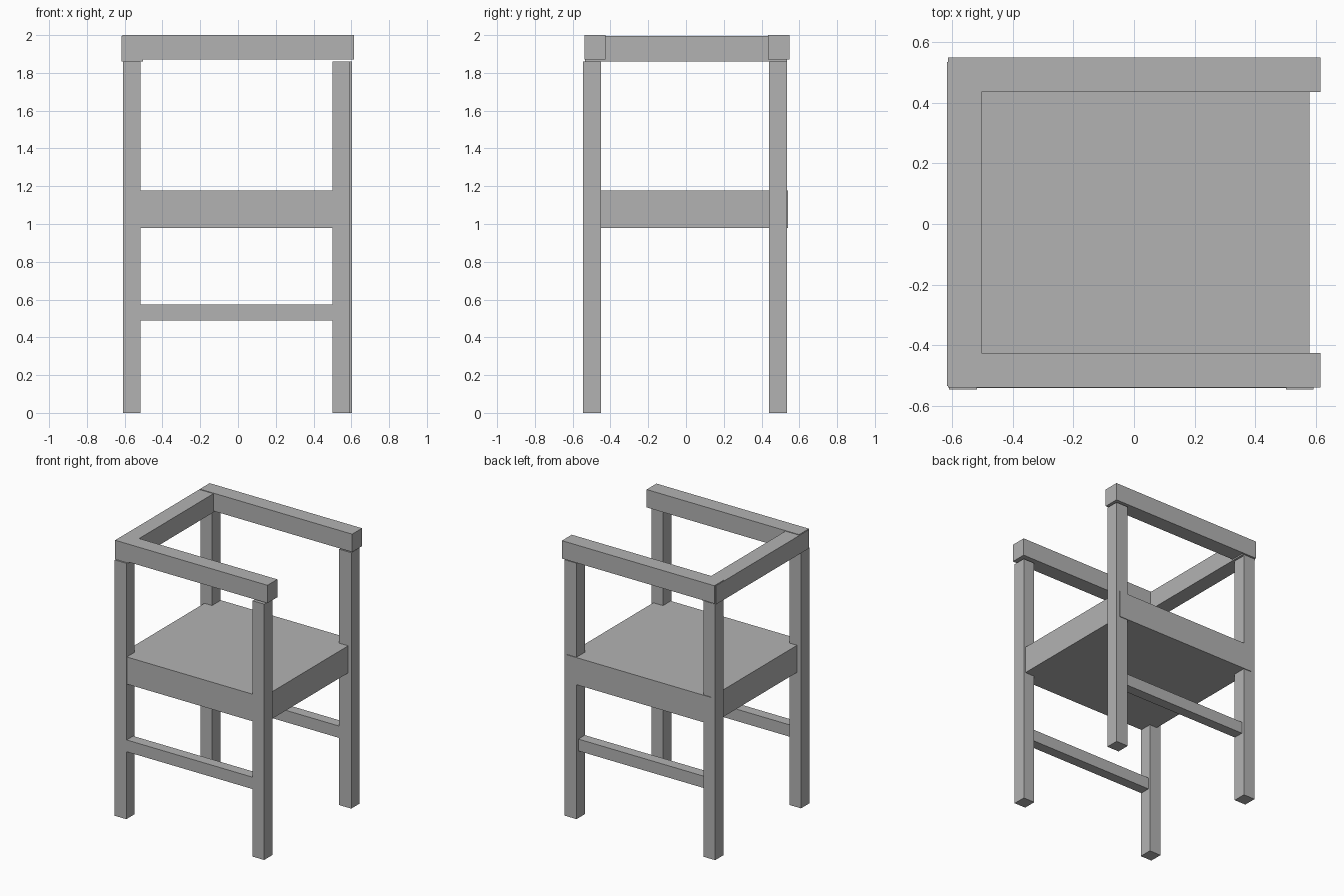
import bpy
import bmesh
from mathutils import Vector

cube = bpy.data.objects.get("Cube")
if cube:
    bpy.data.objects.remove(cube, do_unlink=True)

# Single plain finish
grey = bpy.data.materials.new("plain grey")
grey.use_nodes = True
colour = (0.45, 0.45, 0.45, 1)
grey.diffuse_color = colour
grey.node_tree.nodes["Principled BSDF"].inputs["Base Color"].default_value = colour


def beam(name, x, y, z):
    """Box spanning the given (low, high) range on each axis."""
    low, high = (Vector(corner) for corner in zip(x, y, z))
    bm = bmesh.new()
    bmesh.ops.create_cube(bm, size=1)
    bmesh.ops.scale(bm, vec=high - low, verts=bm.verts)
    bmesh.ops.translate(bm, vec=(low + high) / 2, verts=bm.verts)
    mesh = bpy.data.meshes.new(name)
    bm.to_mesh(mesh)
    bm.free()
    mesh.materials.append(grey)
    obj = bpy.data.objects.new(name, mesh)
    bpy.context.collection.objects.link(obj)
    return obj


# Four square legs
leg_z = (0, 1.86)
front_y, back_y = (-0.545, -0.45), (0.44, 0.536)
beam("front_right_leg", (-0.61, -0.517), front_y, leg_z)
beam("front_left_leg", (0.5, 0.592), front_y, leg_z)
beam("back_right_leg", (-0.61, -0.517), back_y, leg_z)
beam("back_left_leg", (0.505, 0.603), back_y, leg_z)

# Thick seat block between the legs
beam("seat", (-0.578, 0.578), (-0.539, 0.541), (0.98, 1.177))

# Armrests and the rail joining them
arm_x, arm_z = (-0.612, 0.614), (1.87, 2)
beam("front_armrest", arm_x, (-0.538, -0.425), arm_z)
beam("back_armrest", arm_x, (0.435, 0.548), arm_z)
beam("backrest_rail", (-0.616, -0.502), (-0.534, 0.534), (1.86, 1.996))

# Low stretchers between the legs
bar_x, bar_z = (-0.517, 0.505), (0.488, 0.574)
beam("front_stretcher", bar_x, (-0.54, -0.465), bar_z)
beam("back_stretcher", bar_x, (0.44, 0.515), bar_z)
